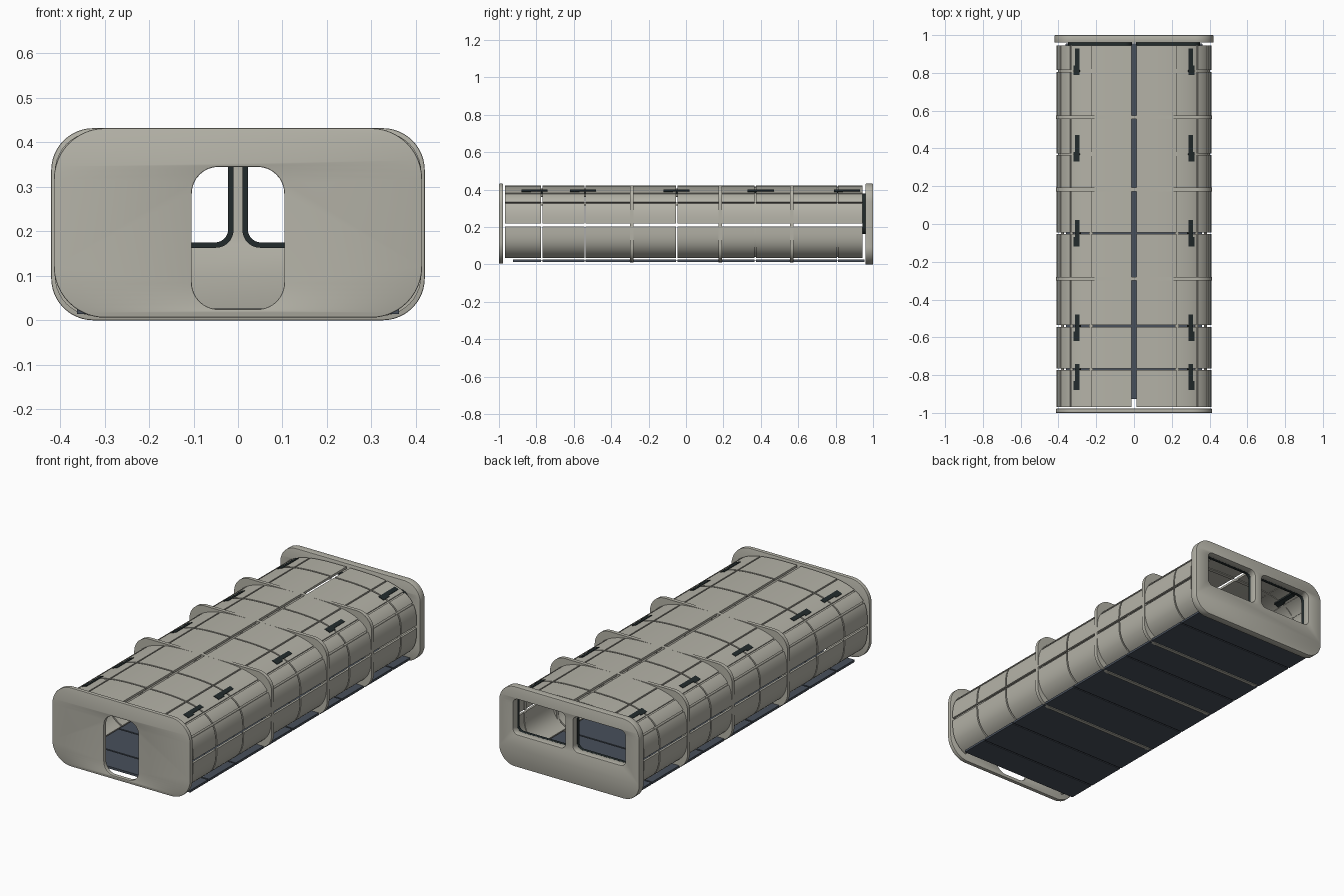
import bpy, bmesh, math

if "Cube" in bpy.data.objects:
    bpy.data.objects.remove(bpy.data.objects["Cube"])

# ---------- materials ----------
def material(name, rgb):
    m = bpy.data.materials.new(name)
    m.diffuse_color = (*rgb, 1)
    m.use_nodes = True
    m.node_tree.nodes["Principled BSDF"].inputs["Base Color"].default_value = m.diffuse_color
    return m

GREY = material("warm_grey", (0.46, 0.45, 0.39))
FLOOR = material("slate_floor", (0.065, 0.08, 0.105))
DARK = material("dark_trim", (0.016, 0.024, 0.025))

# ---------- hull cross-section (soft squarish oval) ----------
A, B, ZC, N = 0.41, 0.213, 0.21, 3.2

def t_from_x(x):
    return math.asin((x / A) ** (N / 2))

def t_from_z(z):
    q = (z - ZC) / B
    return math.acos(math.copysign(abs(q) ** (N / 2), q))

def section(t, off, side):
    s, c = math.sin(t), math.cos(t)
    u, v = abs(s) ** (2 / N), math.copysign(abs(c) ** (2 / N), c)
    nx, nz = u ** (N - 1) / A, math.copysign(abs(v) ** (N - 1), v) / B
    k = off / math.hypot(nx, nz)
    return side * (A * u + nx * k), ZC + B * v + nz * k

def finish(bm, name, mat):
    bmesh.ops.recalc_face_normals(bm, faces=bm.faces)
    me = bpy.data.meshes.new(name)
    bm.to_mesh(me)
    bm.free()
    me.materials.append(mat)
    ob = bpy.data.objects.new(name, me)
    bpy.context.collection.objects.link(ob)
    smooth(ob)
    return ob

def smooth(ob):
    bpy.ops.object.select_all(action='DESELECT')
    ob.select_set(True)
    bpy.context.view_layer.objects.active = ob
    bpy.ops.object.shade_smooth_by_angle(angle=math.radians(35))

def slab(bm, t0, t1, y0, y1, outer, inner, side, steps=10):
    """Curved block following the hull section."""
    rings = []
    for i in range(steps + 1):
        t = t0 + (t1 - t0) * i / steps
        (xo, zo), (xi, zi) = section(t, outer, side), section(t, inner, side)
        rings.append([bm.verts.new(p) for p in
                      ((xo, y0, zo), (xo, y1, zo), (xi, y1, zi), (xi, y0, zi))])
    for a, b in zip(rings, rings[1:]):
        for j in range(4):
            k = (j + 1) % 4
            bm.faces.new((a[j], a[k], b[k], b[j]))
    bm.faces.new(rings[0])
    bm.faces.new(rings[-1][::-1])

# ---------- hull panels ----------
CUTS = [-0.972, -0.77, -0.54, -0.285, -0.05, 0.185, 0.37, 0.565, 0.81, 0.948]
G = 0.004
BANDS = [(t_from_x(0.012), t_from_x(0.23 - G)),
         (t_from_x(0.23 + G), t_from_x(0.335 - G)),
         (t_from_x(0.335 + G), t_from_z(0.33 + G)),
         (t_from_z(0.33 - G), t_from_z(0.218)),
         (t_from_z(0.203), t_from_z(0.035))]

bm = bmesh.new()
for side in (-1, 1):
    for t0, t1 in BANDS:
        for y0, y1 in zip(CUTS, CUTS[1:]):
            slab(bm, t0, t1, y0 + G, y1 - G, 0, -0.012, side)
finish(bm, "hull_panels", GREY)

# backing strips that close the shallow seams
bm = bmesh.new()
for side in (-1, 1):
    for a, b in zip(BANDS[:3], BANDS[1:4]):
        slab(bm, a[1] - 0.02, b[0] + 0.02, CUTS[0] + G, CUTS[-1] - G, -0.008, -0.015, side, 4)
    for y in (0.37, 0.81):
        for t0, t1 in ((BANDS[0][0], BANDS[3][1]), BANDS[4]):
            slab(bm, t0, t1, y - 0.01, y + 0.01, -0.007, -0.016, side, 30)
finish(bm, "seam_backing", GREY)

# dark slots along the shoulders
bm = bmesh.new()
for side in (-1, 1):
    for y in (0.86, 0.40, -0.05, -0.55, -0.81):
        slab(bm, t_from_x(0.288), t_from_x(0.31), y - 0.07, y + 0.07, 0.003, -0.025, side, 4)
        slab(bm, t_from_x(0.30), t_from_x(0.318), y - 0.07, y - 0.02, 0.003, -0.025, side, 4)
finish(bm, "shoulder_slots", DARK)

# ---------- flat plates with rounded outlines and holes ----------
def rounded(x0, x1, z0, z1, r, n=8):
    pts = []
    for i, (cx, cz) in enumerate(((x1 - r, z1 - r), (x0 + r, z1 - r),
                                  (x0 + r, z0 + r), (x1 - r, z0 + r))):
        for k in range(n + 1):
            a = math.pi / 2 * (i + k / n)
            pts.append((cx + r * math.cos(a), cz + r * math.sin(a)))
    return pts

def plate(name, loops, y0, y1, mat, bevel=0.0):
    cu = bpy.data.curves.new(name, 'CURVE')
    cu.dimensions = '2D'
    cu.fill_mode = 'BOTH'
    for loop in loops:
        sp = cu.splines.new('POLY')
        sp.points.add(len(loop) - 1)
        for p, (x, z) in zip(sp.points, loop):
            p.co = (x, z, 0, 1)
        sp.use_cyclic_u = True
    cu.extrude = (y1 - y0) / 2 - bevel
    cu.bevel_depth = bevel
    cu.bevel_resolution = 1
    cu.offset = -bevel
    tmp = bpy.data.objects.new(name + "_curve", cu)
    bpy.context.collection.objects.link(tmp)
    dg = bpy.context.evaluated_depsgraph_get()
    me = bpy.data.meshes.new_from_object(tmp.evaluated_get(dg))
    bpy.data.objects.remove(tmp)
    bm = bmesh.new()
    bm.from_mesh(me)
    bmesh.ops.remove_doubles(bm, verts=bm.verts, dist=1e-5)
    for v in bm.verts:
        x, z, d = v.co
        v.co = (x, (y0 + y1) / 2 - d, z)
    bpy.data.meshes.remove(me)
    return finish(bm, name, mat)

# front bulkhead with doorway
plate("front_bulkhead", [rounded(-0.414, 0.414, 0.006, 0.432, 0.115, 12),
                         rounded(-0.104, 0.104, 0.025, 0.345, 0.06)],
      -1.0, -0.978, GREY, 0.003)

# rear bulkhead with two windows
def window(s, grow, r):
    x0, x1 = sorted((s * (0.022 - grow), s * (0.337 + grow)))
    return rounded(x0, x1, 0.175 - grow, 0.367 + grow, r)

plate("rear_bulkhead", [rounded(-0.42, 0.42, 0.0, 0.432, 0.095, 12),
                        window(-1, 0, 0.03), window(1, 0, 0.03)],
      0.96, 1.0, GREY, 0.003)
for s, label in ((-1, "left"), (1, "right")):
    plate(label + "_window_frame", [window(s, 0.012, 0.04), window(s, 0, 0.03)],
          0.944, 0.962, DARK)

# square-shouldered ribs
for i, y in enumerate((-0.29, 0.183, 0.565)):
    plate("rib_%d" % (i + 1), [rounded(-0.412, 0.412, 0.01, 0.423, 0.09, 10),
                               rounded(-0.375, 0.375, 0.02, 0.385, 0.10, 10)],
          y - 0.01, y + 0.01, GREY)

# ---------- floor ----------
def box(bm, x, y0, y1, z0, z1):
    vs = bmesh.ops.create_cube(bm, size=1)["verts"]
    for v in vs:
        v.co = (v.co.x * 2 * x, (y0 + y1) / 2 + v.co.y * (y1 - y0),
                (z0 + z1) / 2 + v.co.z * (z1 - z0))

bm = bmesh.new()
ys = [-0.93] + CUTS[1:-1] + [0.958]
for y0, y1 in zip(ys, ys[1:]):
    box(bm, 0.362, y0 + G, y1 - G, 0.014, 0.026)
box(bm, 0.36, -0.925, 0.955, 0.018, 0.022)
finish(bm, "floor_panels", FLOOR)
